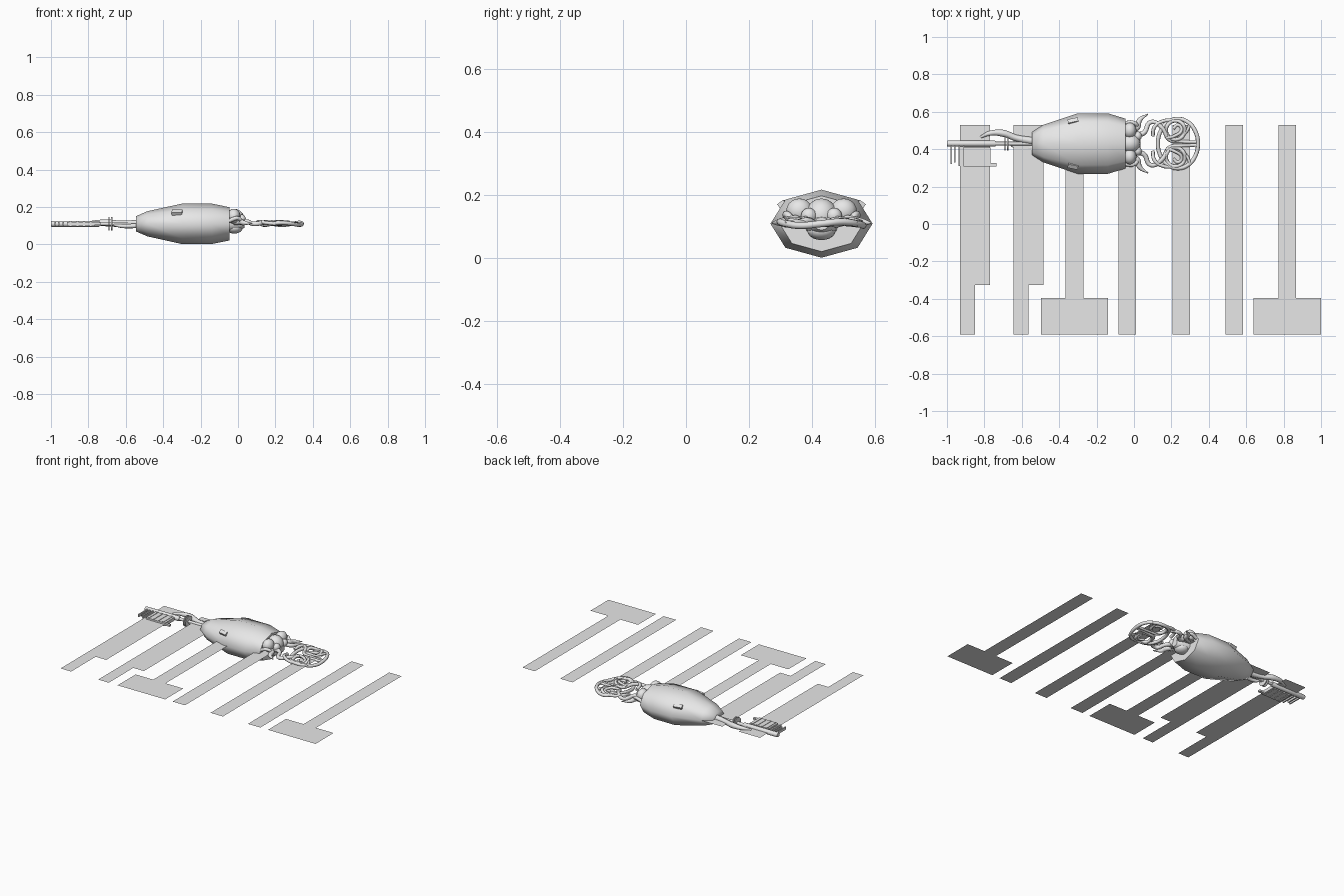
import bpy, bmesh
from math import pi, sin, cos, radians
from mathutils import Vector

cube = bpy.data.objects.get("Cube")
if cube:
    bpy.data.objects.remove(cube, do_unlink=True)

CY, CZ = 0.43, 0.11   # axis of the key

mat = bpy.data.materials.new("light grey")
mat.use_nodes = True
grey = (0.8, 0.8, 0.8, 1)
mat.diffuse_color = grey
next(n for n in mat.node_tree.nodes if n.type == 'BSDF_PRINCIPLED').inputs["Base Color"].default_value = grey


def add(name, data):
    ob = bpy.data.objects.new(name, data)
    bpy.context.collection.objects.link(ob)
    data.materials.append(mat)
    return ob


def smooth(ob, angle):
    bpy.ops.object.select_all(action='DESELECT')
    ob.select_set(True)
    bpy.context.view_layer.objects.active = ob
    bpy.ops.object.shade_smooth_by_angle(angle=radians(angle))


def lathe(name, profile, ry, rz, sides, angle=40):
    """Rings of (x, scale) around the key axis."""
    bm = bmesh.new()
    rings = [[bm.verts.new((x, CY + ry * r * cos(2 * pi * i / sides),
                            CZ + rz * r * sin(2 * pi * i / sides)))
              for i in range(sides)] for x, r in profile]
    for a, b in zip(rings, rings[1:]):
        for i in range(sides):
            j = (i + 1) % sides
            bm.faces.new((a[i], a[j], b[j], b[i]))
    bm.faces.new(rings[0])
    bm.faces.new(rings[-1])
    bmesh.ops.recalc_face_normals(bm, faces=bm.faces)
    me = bpy.data.meshes.new(name)
    bm.to_mesh(me)
    bm.free()
    ob = add(name, me)
    smooth(ob, angle)
    return ob


def box(name, centre, size, tilt=(0, 0, 0)):
    bm = bmesh.new()
    bmesh.ops.create_cube(bm, size=1)
    bmesh.ops.scale(bm, vec=size, verts=bm.verts)
    me = bpy.data.meshes.new(name)
    bm.to_mesh(me)
    bm.free()
    ob = add(name, me)
    ob.location, ob.rotation_euler = centre, tilt
    return ob


def ball(name, centre, size):
    bm = bmesh.new()
    bmesh.ops.create_uvsphere(bm, u_segments=16, v_segments=10, radius=1)
    bmesh.ops.scale(bm, vec=size, verts=bm.verts)
    me = bpy.data.meshes.new(name)
    bm.to_mesh(me)
    bm.free()
    ob = add(name, me)
    ob.location = centre
    smooth(ob, 60)


def tube(name, points, radius, taper=None, closed=False):
    """Smooth tube; points are (x, offset from axis in y, offset in z)."""
    cu = bpy.data.curves.new(name, 'CURVE')
    cu.dimensions = '3D'
    cu.bevel_depth, cu.bevel_resolution, cu.resolution_u = radius, 2, 6
    cu.use_fill_caps = True
    sp = cu.splines.new('BEZIER')
    sp.bezier_points.add(len(points) - 1)
    sp.use_cyclic_u = closed
    for i, (bp, (x, y, z)) in enumerate(zip(sp.bezier_points, points)):
        bp.co = Vector((x, CY + y, CZ + z))
        bp.handle_left_type = bp.handle_right_type = 'AUTO'
        bp.radius = taper[i] if taper else 1
    return add(name, cu)


def oval(name, x, y, z, rx, ry, radius, wave=0):
    tube(name, [(x + rx * cos(a), y + ry * sin(a), z + wave * sin(3 * a))
                for a in [2 * pi * i / 12 for i in range(12)]], radius, closed=True)


def plate(name, outline):
    me = bpy.data.meshes.new(name)
    me.from_pydata([(x, y, CZ) for x, y in outline], [], [range(len(outline))])
    add(name, me)


# flat ground bars
LOW, TOP, STEP, FOOT = -0.59, 0.53, -0.325, -0.395
for i, (a, b, c) in enumerate([(-0.93, -0.85, -0.77), (-0.645, -0.565, -0.485)]):
    plate(f"notched_bar_{i + 1}", [(a, LOW), (b, LOW), (b, STEP), (c, STEP), (c, TOP), (a, TOP)])
for i, x in enumerate([-0.035, 0.252, 0.535]):
    plate(f"straight_bar_{i + 1}", [(x - .047, LOW), (x + .047, LOW), (x + .047, TOP), (x - .047, TOP)])
for i, x in enumerate([-0.318, 0.82]):
    plate(f"footed_bar_{i + 1}", [(x - .18, LOW), (x + .18, LOW), (x + .18, FOOT), (x + .047, FOOT),
                                  (x + .047, TOP), (x - .047, TOP), (x - .047, FOOT), (x - .18, FOOT)])

# faceted body
lathe("body", [(-.545, .38), (-.485, .62), (-.30, 1), (-.14, 1), (-.045, .82)], .162, .108, 8, 70)

# shaft with its collars
lathe("shaft_end", [(-1, .9), (-.995, 1), (-.745, 1), (-.74, .9)], .016, .016, 12)
lathe("shaft", [(-.75, 1), (-.53, 1)], .010, .010, 10)
for i, x in enumerate([-.69, -.675]):
    lathe(f"shaft_collar_{i + 1}", [(x - .003, 1), (x + .003, 1)], .037, .037, 16)

# key bit: thin teeth, slotted block and end tabs
for i, (x, length) in enumerate([(-.978, .10), (-.958, .09), (-.935, .11), (-.91, .11)]):
    box(f"tooth_{i + 1}", (x, .42 - length / 2, CZ), (.008, length, .018))
box("bit_upper", (-.84, .385, CZ), (.145, .05, .022))
box("bit_lower", (-.84, .335, CZ), (.145, .056, .022))
box("bit_edge", (-.785, .316, CZ), (.10, .018, .012))
for i in range(4):
    box(f"bit_ridge_{i + 1}", (-.895 + .036 * i, .36, CZ), (.010, .10, .028))

# branch curling along the shaft
tube("branch", [(-.82, .035, 0), (-.77, .055, .005), (-.70, .055, .005), (-.63, .03, 0), (-.53, .012, 0)],
     .019, [.35, .7, 1, .9, 1.1])
tube("lower_branch", [(-.67, 0, -.005), (-.62, -.022, -.012), (-.53, -.02, -.01)], .011, [.5, 1, 1.2])

# neck ornament
ball("neck_knob", (-.02, CY, CZ + .025), (.055, .052, .055))
ball("neck_lower_knob", (-.02, CY, CZ - .022), (.045, .045, .03))
lathe("neck_core", [(-.05, 1), (0, .9), (.035, .45)], .055, .045, 12)

for side, s in (("left", 1), ("right", -1)):
    # paired fittings on both flanks
    box(f"buckle_{side}", (-.325, CY + s * .118, CZ + .058), (.056, .024, .026), (s * radians(-35), 0, s * radians(12)))
    ball(f"neck_lobe_{side}", (-.022, CY + s * .07, CZ + .04), (.035, .042, .04))
    ball(f"neck_bead_{side}", (.02, CY + s * .04, CZ + .025), (.022, .025, .025))
    tube(f"horn_{side}", [(-.02, s * .07, .01), (.015, s * .085, .01), (.03, s * .125, .005), (.075, s * .158, .002)],
         .017, [.9, 1, .8, .15])
    tube(f"neck_scroll_{side}", [(-.05, s * .11, .015), (0, s * .11, .03), (.015, s * .09, .015), (-.02, s * .075, .03)],
         .011)
    tube(f"bow_stem_{side}", [(.0, s * .05, .015), (.05, s * .055, .01), (.09, s * .115, .0), (.15, s * .085, .008),
                              (.19, s * .02, .0), (.24, s * .012, 0), (.345, s * .008, 0)],
         .012, [1.2, 1.1, 1, 1, .9, .8, .7])
    tube(f"bow_hook_{side}", [(.10, s * .04, 0), (.11, s * .09, .01), (.155, s * .12, .005), (.20, s * .125, 0)],
         .010)
    oval(f"bow_loop_{side}", .222, s * .072, .004, .05, .05, .010, .006)
    tube(f"bow_curl_{side}", [(.17, s * .03, .005), (.215, s * .04, .012), (.255, s * .075, .005),
                              (.235, s * .10, 0), (.21, s * .08, 0)], .009)
    tube(f"bow_brace_{side}", [(.26, s * .04, 0), (.29, s * .08, .005), (.30, s * .115, 0)], .008)

# rounded bow ring
oval("bow_ring", .235, 0, 0, .107, .132, .011, .006)
